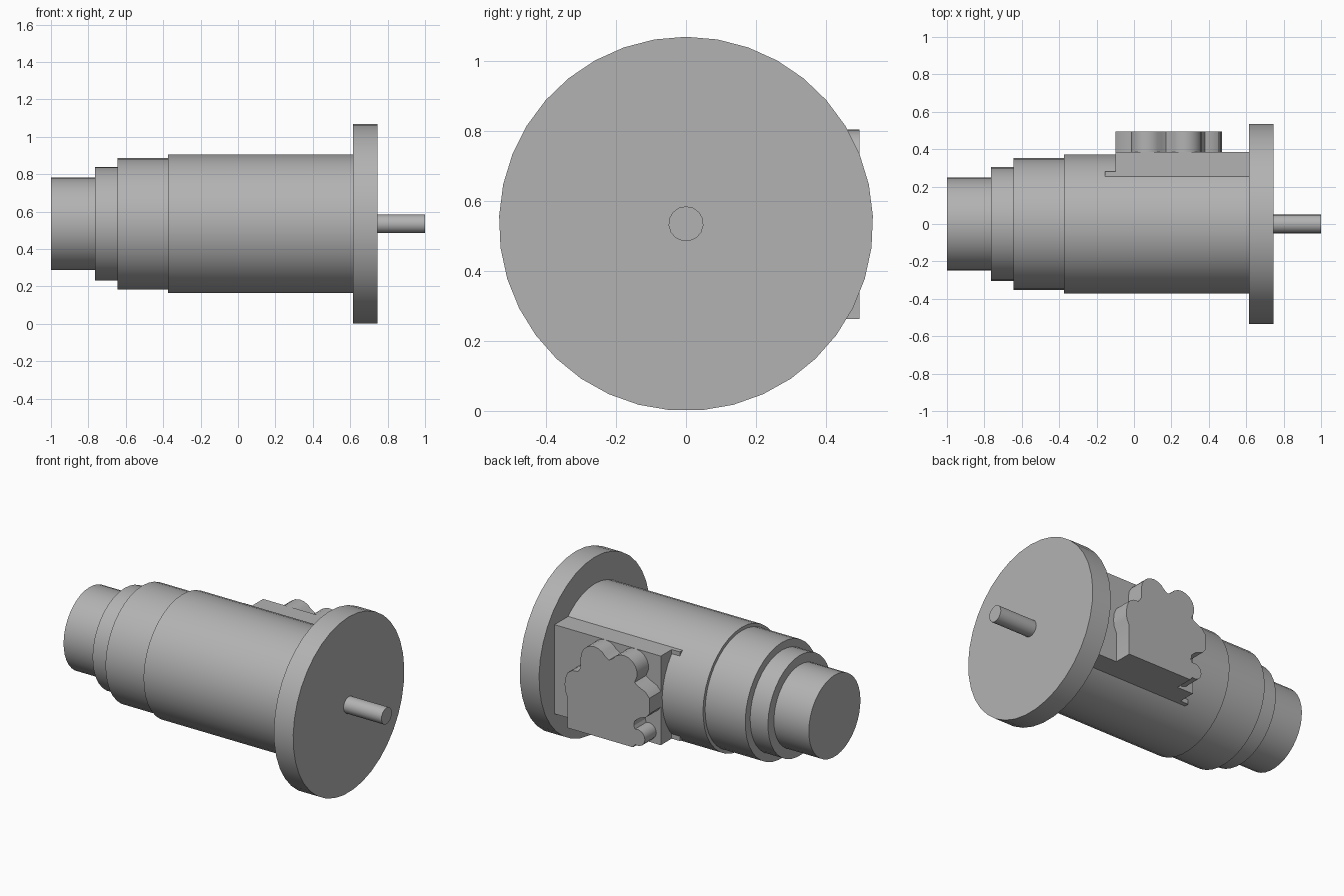
import bpy, bmesh, math

if "Cube" in bpy.data.objects:
    bpy.data.objects.remove(bpy.data.objects["Cube"])

AXIS_Z = 0.534

grey = bpy.data.materials.new("metal_grey")
grey.diffuse_color = (0.45, 0.45, 0.45, 1)
grey.use_nodes = True
grey.node_tree.nodes["Principled BSDF"].inputs["Base Color"].default_value = grey.diffuse_color


def finish(name, bm, smooth=False):
    bmesh.ops.recalc_face_normals(bm, faces=bm.faces)
    mesh = bpy.data.meshes.new(name)
    bm.to_mesh(mesh)
    bm.free()
    mesh.materials.append(grey)
    obj = bpy.data.objects.new(name, mesh)
    bpy.context.collection.objects.link(obj)
    if smooth:
        bpy.ops.object.select_all(action='DESELECT')
        obj.select_set(True)
        bpy.context.view_layer.objects.active = obj
        bpy.ops.object.shade_smooth_by_angle(angle=math.radians(30))
    return obj


def extrude(name, outline, offset, smooth=False):
    """Solid from a closed planar outline, swept by an offset vector."""
    bm = bmesh.new()
    face = bm.faces.new([bm.verts.new(p) for p in outline])
    ret = bmesh.ops.extrude_face_region(bm, geom=[face], use_keep_orig=True)
    verts = [g for g in ret["geom"] if isinstance(g, bmesh.types.BMVert)]
    bmesh.ops.translate(bm, verts=verts, vec=offset)
    return finish(name, bm, smooth)


def drum(name, x0, x1, r, sides):
    """Cylinder along x with one vertex at the very top."""
    ring = [(x0, r * math.sin(2 * math.pi * i / sides),
             AXIS_Z + r * math.cos(2 * math.pi * i / sides)) for i in range(sides)]
    return extrude(name, ring, (x1 - x0, 0, 0), True)


def arc(cx, cz, r, a0, a1, n=8):
    return [(cx + r * math.cos(math.radians(a0 + (a1 - a0) * i / n)),
             cz + r * math.sin(math.radians(a0 + (a1 - a0) * i / n)))
            for i in range(n + 1)]


# Stepped motor housing, mounting flange and drive shaft
drum("rear_cap", -1.0, -0.76, 0.248, 37)
drum("rear_collar", -0.765, -0.64, 0.305, 37)
drum("brake_housing", -0.645, -0.37, 0.352, 37)
drum("main_body", -0.375, 0.62, 0.372, 37)
drum("mounting_flange", 0.615, 0.745, 0.534, 37)
drum("drive_shaft", 0.74, 1.0, 0.05, 15)

# Terminal base on the back, with a lower step at its rear end
base = [(0.62, 0.0), (0.62, 0.385), (-0.10, 0.385), (-0.10, 0.28), (-0.155, 0.28), (-0.155, 0.0)]
extrude("terminal_base", [(x, y, 0.262) for x, y in base], (0, 0, 0.542))

# Lobed connector block: straight bottom, cable lobes along the top and sides
lobes = [(0.01, -0.272), (0.45, -0.272), (0.45, -0.09)]
lobes += [(0.467, -0.05), (0.47, -0.01), (0.465, 0.03), (0.45, 0.065)]
lobes += [(0.42, 0.085), (0.38, 0.09), (0.362, 0.12)]
lobes += arc(0.272, 0.18, 0.09, 0, 145)
lobes += [(0.172, 0.215)]
lobes += arc(0.072, 0.18, 0.09, 35, 190)
lobes += [(0.0, 0.125), (-0.03, 0.105), (-0.075, 0.085)]
lobes += [(-0.10, 0.055), (-0.10, -0.04), (-0.08, -0.065)]
lobes += [(-0.03, -0.085), (0.0, -0.11), (0.005, -0.14)]
lobes += arc(-0.02, -0.205, 0.05, 70, 290, 8)
extrude("connector_block", [(x, 0.38, AXIS_Z + z) for x, z in lobes], (0, 0.115, 0), True)
